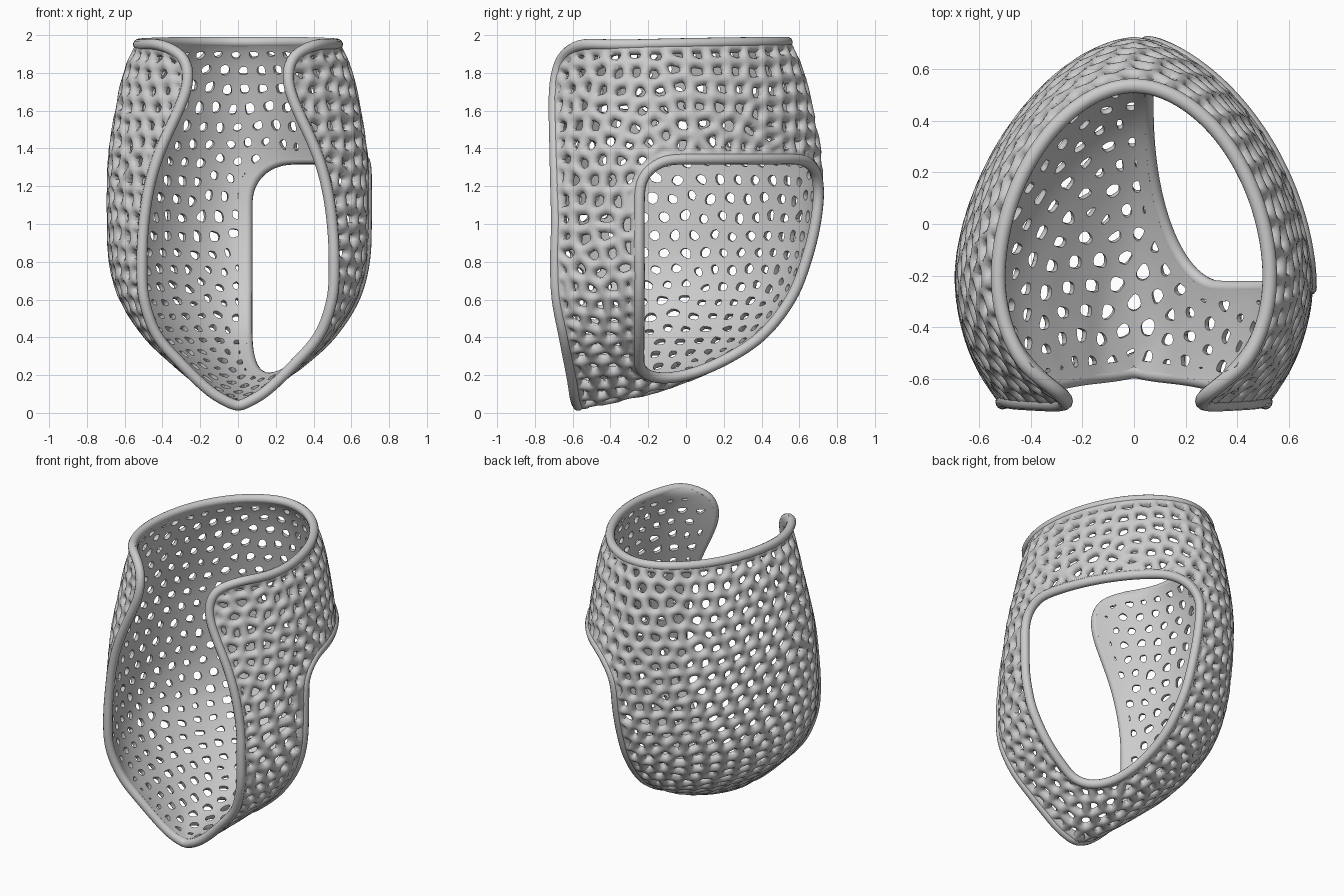
import bpy, bmesh, math, random
from mathutils import Vector, kdtree

if "Cube" in bpy.data.objects:
    bpy.data.objects.remove(bpy.data.objects["Cube"])
random.seed(4)

WALL, RIM, STRUT, SPACING = 0.043, 0.029, 0.028, 0.114
NU, NV = 200, 190

# horizontal sections: z, back y, half width, y of widest point, front edge x, front edge y
SECTIONS = [
    (1.97, .55, .54, -.20, .42, -.57), (1.93, .575, .56, -.20, .32, -.65),
    (1.85, .61, .595, -.20, .275, -.69), (1.70, .655, .635, -.20, .29, -.71),
    (1.40, .715, .685, -.20, .42, -.705), (1.20, .725, .695, -.20, .48, -.70),
    (1.00, .705, .695, -.20, .51, -.695), (.80, .655, .685, -.20, .52, -.70),
    (.60, .575, .63, -.22, .51, -.69), (.40, .42, .50, -.28, .44, -.65),
    (.25, .20, .345, -.35, .31, -.62), (.15, -.02, .225, -.40, .21, -.60),
    (.08, -.25, .135, -.45, .125, -.59), (.02, -.54, .012, -.565, .01, -.575)]


def section(s):
    i = min(int(s), len(SECTIONS) - 2)
    t = s - i
    p = [SECTIONS[max(0, min(len(SECTIONS) - 1, i + k))] for k in (-1, 0, 1, 2)]
    return [0.5 * (2 * b + (c - a) * t + (2 * a - 5 * b + 4 * c - d) * t * t
                   + (3 * b - a - 3 * c + d) * t ** 3) for a, b, c, d in zip(*p)]


def point(sec, u):
    z, yb, w, ym, xe, ye = sec
    a = abs(u)
    if a < 0.66:                                   # pointed back half, rounder at the top
        ang = a / 0.66 * math.pi / 2
        ex = 1.18 - 0.12 * (z / 2) ** 6
        x = w * math.sin(ang) ** ex
        y = ym + (yb - ym) * max(math.cos(ang), 0) ** ex
    else:                                          # flap curling round to the front
        t = (a - 0.66) / 0.34
        cy = ym + (ye - ym) * 0.6
        x = (1 - t) ** 2 * w + 2 * t * (1 - t) * w + t * t * xe
        y = (1 - t) ** 2 * ym + 2 * t * (1 - t) * cy + t * t * ye
    return Vector((math.copysign(x, u), y, z - 0.03 * a * a * (z / 2) ** 4))


def cut(bm, lay, level):
    """Trim the triangle mesh where the layer value exceeds the level."""
    for e in list(bm.edges):
        a, b = e.verts
        va, vb = a[lay] - level, b[lay] - level
        if va * vb < 0:
            t = min(max(va / (va - vb), 0.1), 0.9)
            bmesh.utils.edge_split(e, a, t)[1][lay] = level
    for f in list(bm.faces):
        on = [v for v in f.verts if abs(v[lay] - level) < 1e-6]
        if len(on) == 2 and not any(e.other_vert(on[0]) is on[1] for e in on[0].link_edges):
            bmesh.utils.face_split(f, on[0], on[1])
    gone = [f for f in bm.faces if sum(v[lay] - level for v in f.verts) > 0]
    bmesh.ops.delete(bm, geom=gone, context='FACES')


def tree(points):
    kd = kdtree.KDTree(len(points))
    for i, p in enumerate(points):
        kd.insert(p, i)
    kd.balance()
    return kd


def corner(a, b, ra, rb):
    """Signed inside value of a quarter-ellipse rounded corner."""
    l = math.hypot(max(1 - a / ra, 0), max(1 - b / rb, 0))
    return min(a, b, (1 - l) * min(ra, rb))


# base surface, rows spread evenly along the back line
fine = [i / 60 * (len(SECTIONS) - 1) for i in range(61)]
length = [0]
for a, b in zip(fine, fine[1:]):
    p, q = section(a), section(b)
    length.append(length[-1] + math.hypot(p[0] - q[0], p[1] - q[1]))


def section_at(d):
    k = max(i for i in range(60) if length[i] <= d)
    return section(fine[k] + (fine[k + 1] - fine[k]) * (d - length[k]) / (length[k + 1] - length[k]))


bm = bmesh.new()
rows = []
for j in range(NV + 1):
    sec = section_at(length[-1] * j / NV)
    rows.append([bm.verts.new(point(sec, -1 + 2 * i / NU)) for i in range(NU + 1)])
for r, q in zip(rows, rows[1:]):
    for i in range(NU):
        bm.faces.new((r[i], r[i + 1], q[i + 1], q[i]))
bmesh.ops.remove_doubles(bm, verts=bm.verts, dist=0.0015)
bmesh.ops.triangulate(bm, faces=bm.faces)
bm.normal_update()
if sum(f.normal.dot(f.calc_center_median() - Vector((0, -.1, 1))) for f in bm.faces) < 0:
    bmesh.ops.reverse_faces(bm, faces=bm.faces)

# large side opening
lay = bm.verts.layers.float.new("cut")
for v in bm.verts:
    x, y, z = v.co
    a, b, c = x - 0.05, y + 0.25, 1.345 - z
    v[lay] = min(corner(a, b, .3, .7), corner(b, c, .2, .18), corner(a, c, .25, .22))
cut(bm, lay, 0.0)
bm.normal_update()

# rounded rims along every border
todo = {e for e in bm.edges if e.is_boundary}
edge_tree = tree([v.co.copy() for v in bm.verts if v.is_boundary])
loops = []
while todo:
    e = todo.pop()
    start, v = e.verts
    loop = [start]
    while v is not start:
        loop.append(v)
        e = next((n for n in v.link_edges if n in todo), None)
        if e is None:
            break
        todo.discard(e)
        v = e.other_vert(v)
    loops.append([v.co - v.normal * 0.014 for v in loop])
for pts in loops:
    if len(pts) < 40:
        continue
    path = [pts[0]]
    for p in pts:
        if (p - path[-1]).length > 0.022 and (p - pts[0]).length > 0.015:
            path.append(p)
    for _ in range(3):
        path = [(path[i - 1] + path[i] * 2 + path[(i + 1) % len(path)]) / 4 for i in range(len(path))]
    cu = bpy.data.curves.new("rim", 'CURVE')
    cu.dimensions = '3D'
    cu.bevel_depth, cu.bevel_resolution = RIM, 4
    sp = cu.splines.new('POLY')
    sp.points.add(len(path) - 1)
    for q, p in zip(sp.points, path):
        q.co = (*p, 1)
    sp.use_cyclic_u = sp.use_smooth = True
    ob = bpy.data.objects.new("outer_rim" if len(pts) > 500 else "side_opening_rim", cu)
    bpy.context.collection.objects.link(ob)
    bpy.ops.object.select_all(action='DESELECT')
    ob.select_set(True)
    bpy.context.view_layer.objects.active = ob
    bpy.ops.object.convert(target='MESH')

# cell centres: staggered rows, then relaxed evenly over the surface
faces = [(f.calc_center_median(), f.calc_area()) for f in bm.faces]
sample = random.sample(faces, len(faces) // 3)
kd = tree([c for c, _ in sample])
seeds, d, odd = [], 0.07, 0
while d < length[-1] - 0.03:
    sec = section_at(d)
    line = [point(sec, -1 + i / 300) for i in range(601)]
    run = SPACING * (0.5 if odd else 0.95)
    for p, q in zip(line, line[1:]):
        run += (q - p).length
        if run > SPACING:
            run -= SPACING
            if kd.find(q)[2] < 0.02 and all((q - s).length > 0.7 * SPACING for s in seeds):
                seeds.append(q)
    d += SPACING * 0.87
    odd = 1 - odd
for _ in range(25):
    kd = tree(seeds)
    acc = [[Vector(), 0.0] for _ in seeds]
    for c, a in sample:
        s = acc[kd.find(c)[1]]
        s[0] += c * a
        s[1] += a
    seeds = [s[0] / s[1] if s[1] else random.choice(sample)[0] for s in acc]

# distance from the struts between cells, then trim the holes
kd = tree(seeds)
for v in bm.verts:
    near = kd.find_n(v.co, 7)
    p0, _, d0 = near[0]
    total = sum(math.exp(-(d * d - d0 * d0) / (2 * (p - p0).length + 1e-6) / 0.006) for p, _, d in near[1:])
    v[lay] = min(-0.006 * math.log(total), edge_tree.find(v.co)[2] - 0.02)
bm.normal_update()
normals = {v: v.normal.copy() for v in bm.verts}
cut(bm, lay, STRUT)
bm.normal_update()

# lattice shell: rounded struts outside, smooth skin inside
bm.verts.index_update()
n = len(bm.verts)
outer, inner = [], []
for v in bm.verts:
    nor = normals.get(v, v.normal)
    h = math.sqrt(max(0, 1 - (max(v[lay], 0) / (STRUT * 1.06)) ** 2))
    outer.append(v.co - nor * WALL * 0.75 * (1 - h))
    inner.append(v.co - nor * WALL)
polys = []
for f in bm.faces:
    ids = [v.index for v in f.verts]
    polys += [ids, [i + n for i in reversed(ids)]]
for e in bm.edges:
    if e.is_boundary:
        l = e.link_loops[0]
        a, b = l.vert.index, l.link_loop_next.vert.index
        polys.append([b, a, a + n, b + n])
bm.free()
me = bpy.data.meshes.new("lattice_shell")
me.from_pydata(outer + inner, [], polys)
shell = bpy.data.objects.new("lattice_shell", me)
bpy.context.collection.objects.link(shell)
bpy.ops.object.select_all(action='DESELECT')
shell.select_set(True)
bpy.context.view_layer.objects.active = shell
bpy.ops.object.shade_smooth_by_angle(angle=math.radians(55))
